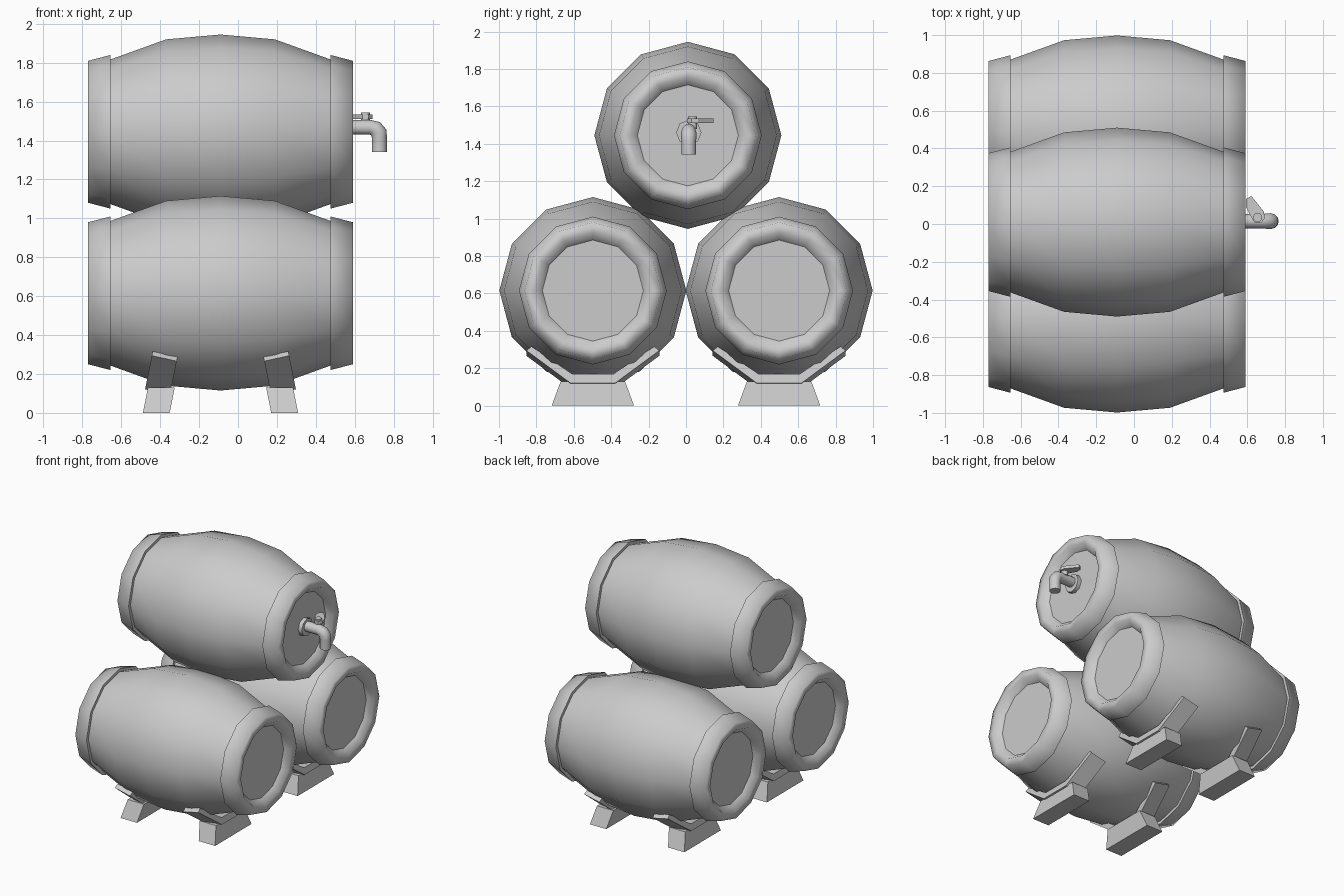
import bpy, bmesh, math
from mathutils import Vector

cube = bpy.data.objects.get("Cube")
if cube:
    bpy.data.objects.remove(cube, do_unlink=True)

GREY = (0.6, 0.6, 0.6, 1.0)
grey = bpy.data.materials.new("plain grey")
grey.use_nodes = True
grey.diffuse_color = GREY
grey.node_tree.nodes["Principled BSDF"].inputs["Base Color"].default_value = GREY

MID = -0.09          # middle of the barrels along x


def loft(name, rings, smooth=False, sharp_rings=()):
    """Skin a list of equal-sized point rings and cap both ends."""
    bm = bmesh.new()
    rows = [[bm.verts.new(p) for p in ring] for ring in rings]
    n = len(rows[0])
    for a, b in zip(rows, rows[1:]):
        for i in range(n):
            j = (i + 1) % n
            bm.faces.new((a[i], a[j], b[j], b[i])).smooth = smooth
    bm.faces.new(rows[0][::-1])
    bm.faces.new(rows[-1])
    for k in {0, len(rows) - 1, *sharp_rings}:
        for i in range(n):
            bm.edges.get((rows[k][i], rows[k][(i + 1) % n])).smooth = False
    bmesh.ops.recalc_face_normals(bm, faces=bm.faces)
    mesh = bpy.data.meshes.new(name)
    bm.to_mesh(mesh)
    bm.free()
    mesh.materials.append(grey)
    obj = bpy.data.objects.new(name, mesh)
    bpy.context.collection.objects.link(obj)
    return obj


def tube(name, path, radii, sides=12, y=0.0):
    """Round tube along a path of (x, z) points."""
    pts = [Vector((x, y, z)) for x, z in path]
    rings = []
    for i, p in enumerate(pts):
        t = (pts[min(i + 1, len(pts) - 1)] - pts[max(i - 1, 0)]).normalized()
        side = Vector((0, 1, 0))
        up = t.cross(side)
        rings.append([p + radii[i] * (math.cos(a) * side + math.sin(a) * up)
                      for a in (2 * math.pi * k / sides for k in range(sides))])
    return loft(name, rings, smooth=True)


# Half profile of a barrel: (distance from the middle, radius), end disc first
HALF = [(0.635, 0.27), (0.68, 0.31), (0.68, 0.365), (0.565, 0.395),
        (0.565, 0.372), (0.28, 0.475)]
PROFILE = [(-d, r) for d, r in HALF] + [(0, 0.5)] + [(d, r) for d, r in HALF[::-1]]


def barrel(name, y, z):
    rings = []
    for d, r in PROFILE:
        rings.append([(MID + d, y + r * math.cos(a), z + r * math.sin(a))
                      for a in (math.radians(30 * k) for k in range(12))])
    return loft(name, rings, smooth=True, sharp_rings=(3, 4, 8, 9))


barrel("right_lower_barrel", -0.498, 0.615)
barrel("left_lower_barrel", 0.498, 0.615)
barrel("upper_barrel", 0.01, 1.445)

# Leaning stands: a trapezoid foot and a bent saddle hugging the barrel
FOOT = [(-0.22, 0), (0.22, 0), (0.172, 0.13), (-0.172, 0.13)]
SADDLE = [(-0.355, 0.28), (-0.12, 0.107), (0.12, 0.107), (0.355, 0.28),
          (0.328, 0.302), (0.11, 0.155), (-0.11, 0.155), (-0.328, 0.302)]


def leaning(name, profile, x0, half, tilt, yc, side):
    """Extrude a (y, z) profile along x, leaning inwards as it rises."""
    rings = []
    for t in (-half, half):
        rings.append([(MID + side * (x0 + 0.2 * z + t - MID), yc + y, z - tilt * t)
                      for y, z in profile])
    return loft(name, rings)


for row, yc in (("right", -0.498), ("left", 0.498)):
    for end, side in (("back_end", 1), ("tap_end", -1)):
        leaning(f"{row}_{end}_foot", FOOT, -0.42, 0.069, 0, yc, side)
        leaning(f"{row}_{end}_saddle", SADDLE, -0.435, 0.064, 0.22, yc, side)

# Tap: flange, bent spout, stem and lever
TY = 0.015
tube("tap_flange", [(0.53, 1.46), (0.575, 1.46)], [0.068, 0.068], 8, TY)
tube("tap_spout",
     [(0.54, 1.468), (0.68, 1.468), (0.708, 1.460), (0.724, 1.440), (0.727, 1.415),
      (0.727, 1.342)],
     [0.038, 0.038, 0.041, 0.042, 0.039, 0.039], 12, TY)
tube("tap_stem", [(0.655, 1.48), (0.655, 1.545)], [0.024, 0.024], 10, 0.035)
LEVER = [(0.592, 0.09), (0.592, 0.132), (0.622, 0.148), (0.688, 0.065),
         (0.692, 0.03), (0.672, 0.006), (0.64, 0.008), (0.624, 0.03)]
loft("tap_lever", [[(x, y, z) for x, y in LEVER] for z in (1.512, 1.534)])
